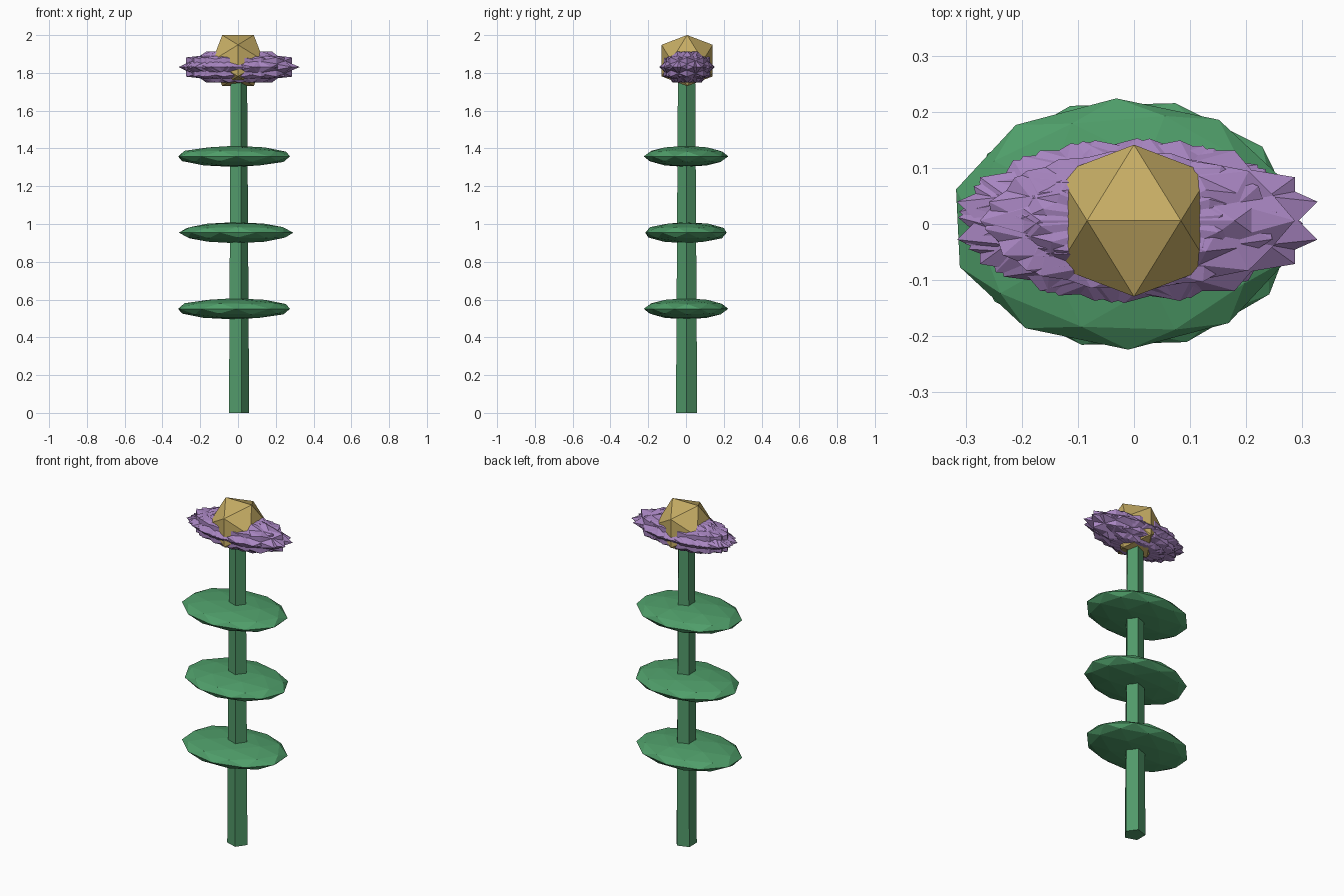
import bpy, bmesh
from math import cos, sin, radians, tau
from mathutils import Matrix, Vector

if "Cube" in bpy.data.objects:
    bpy.data.objects.remove(bpy.data.objects["Cube"])


def material(name, rgb):
    m = bpy.data.materials.new(name)
    m.diffuse_color = (*rgb, 1)
    m.use_nodes = True
    m.node_tree.nodes["Principled BSDF"].inputs["Base Color"].default_value = m.diffuse_color
    return m


GREEN = material("stem_green", (0.083, 0.32, 0.142))
LEAF = material("leaf_green", (0.078, 0.34, 0.142))
PURPLE = material("petal_purple", (0.39, 0.235, 0.53))
GOLD = material("centre_gold", (0.57, 0.42, 0.13))


def add(name, bm, mat):
    bmesh.ops.recalc_face_normals(bm, faces=bm.faces)
    me = bpy.data.meshes.new(name)
    bm.to_mesh(me)
    bm.free()
    me.materials.append(mat)
    ob = bpy.data.objects.new(name, me)
    bpy.context.collection.objects.link(ob)
    return ob


def place(centre, scale, turn):
    """Turn first, then squash along the world axes."""
    return (Matrix.Translation(centre) @ Matrix.Diagonal((*scale, 1))
            @ Matrix.Rotation(radians(turn), 4, 'Z'))


def icosahedron(name, centre, scale, turn, mat):
    """Unit icosahedron with an edge on top, parallel to x."""
    t = (1 + 5 ** 0.5) / 2
    bm = bmesh.new()
    for a in (-1, 1):
        for b in (-t, t):
            for p in ((a, 0, b), (0, b, a), (b, a, 0)):
                bm.verts.new(Vector(p).normalized())
    bmesh.ops.convex_hull(bm, input=bm.verts)
    bm.transform(place(centre, scale, turn))
    return add(name, bm, mat)


# Five-sided tapering stem
bm = bmesh.new()
rings = [[bm.verts.new((r * cos(tau * k / 5), r * sin(tau * k / 5) + 0.003, z))
          for k in range(5)] for r, z in ((0.059, 0), (0.048, 1.8))]
bm.faces.new(rings[0])
bm.faces.new(rings[1])
for k in range(5):
    n = (k + 1) % 5
    bm.faces.new((rings[0][k], rings[0][n], rings[1][n], rings[1][k]))
add("stem", bm, GREEN)

# Three flattened leaf discs
for i, (x, rx, z, turn) in enumerate(((-0.021, 0.308, 0.551, 2),
                                      (-0.010, 0.303, 0.954, 20),
                                      (-0.021, 0.308, 1.358, 2))):
    bm = bmesh.new()
    bmesh.ops.create_icosphere(bm, subdivisions=2, radius=1)
    bm.transform(place((x, 0, z), (rx, 0.224, 0.056), turn))
    add(f"leaf_{i + 1}", bm, LEAF)

# Overlapping squashed petals: four long ones, then a denser shorter fan
petals = [(0.006, 0.33, 45 * k) for k in range(4)]
petals += [(-0.006, 0.308, 22.5 * k + 7) for k in range(8)]
for i, (x, rx, turn) in enumerate(petals):
    icosahedron(f"petal_{i + 1}", (x, 0.006, 1.831),
                (rx, 0.147, 0.097), turn, PURPLE)

# Flower centre
icosahedron("flower_centre", (0, 0.006, 1.865), (0.159,) * 3, 0, GOLD)
